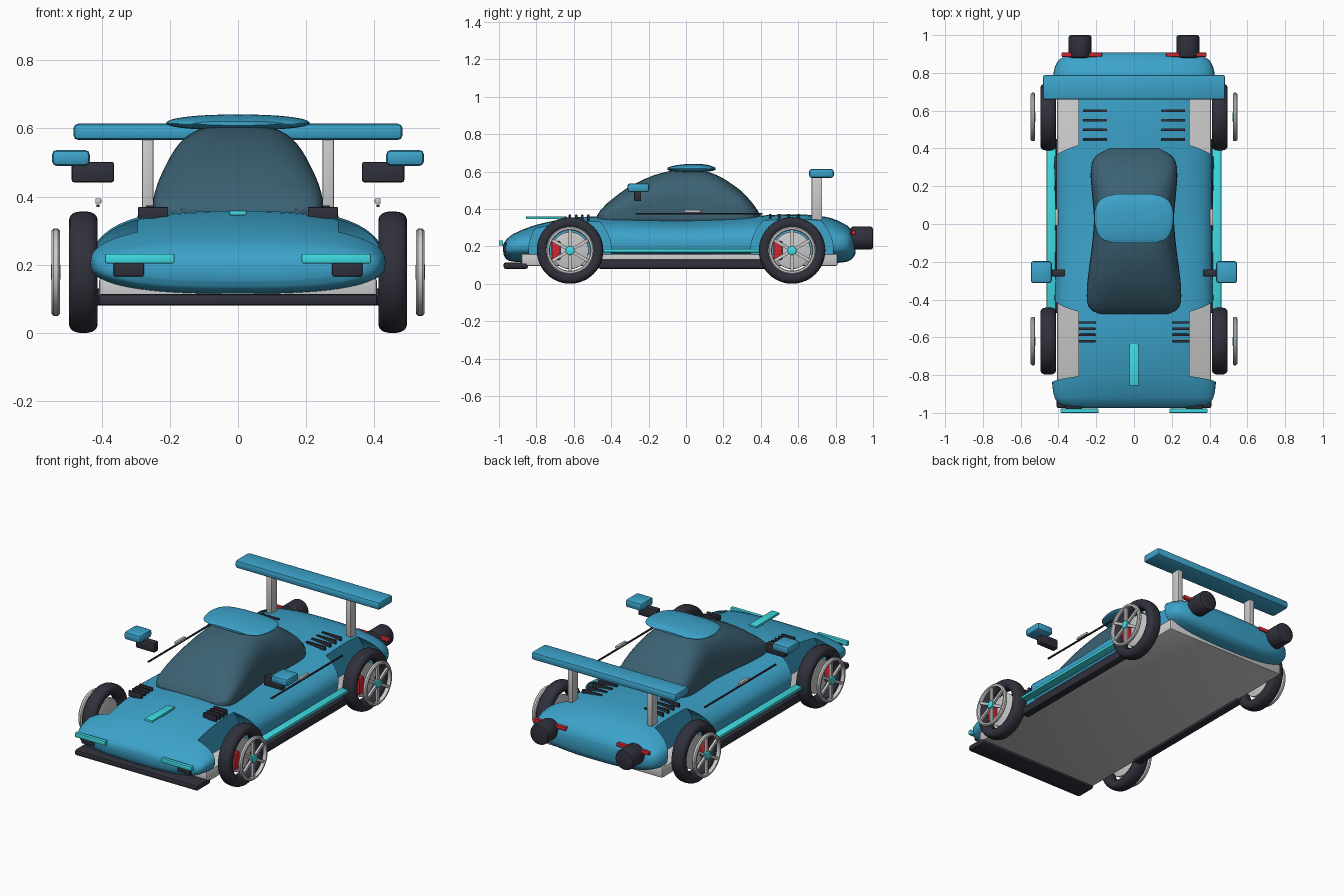
import bpy, bmesh, math
from mathutils import Matrix, Vector

if "Cube" in bpy.data.objects:
    bpy.data.objects.remove(bpy.data.objects["Cube"])


def material(name, rgb):
    m = bpy.data.materials.new(name)
    m.diffuse_color = (*rgb, 1)
    m.use_nodes = True
    m.node_tree.nodes["Principled BSDF"].inputs["Base Color"].default_value = m.diffuse_color
    return m


PAINT = material("paint_teal", (0.045, 0.37, 0.60))
DARK = material("dark_trim", (0.03, 0.03, 0.045))
GLASS = material("tinted_glass", (0.045, 0.12, 0.17))
CYAN = material("cyan_light", (0.05, 0.72, 0.78))
RED = material("red", (0.65, 0.02, 0.03))
SIDES = ((-1, "left"), (1, "right"))


def finish(name, bm, mat=None, angle=35):
    bmesh.ops.recalc_face_normals(bm, faces=bm.faces)
    me = bpy.data.meshes.new(name)
    bm.to_mesh(me)
    bm.free()
    ob = bpy.data.objects.new(name, me)
    bpy.context.collection.objects.link(ob)
    if mat:
        me.materials.append(mat)
    bpy.ops.object.select_all(action='DESELECT')
    ob.select_set(True)
    bpy.context.view_layer.objects.active = ob
    bpy.ops.object.shade_smooth_by_angle(angle=math.radians(angle))
    return ob


def box(name, x, y, z, mat=None, bevel=0.004):
    """Bevelled box from (min, max) ranges."""
    bm = bmesh.new()
    bmesh.ops.create_cube(bm, size=1)
    for v in bm.verts:
        v.co = Vector([(a + b) / 2 + c * abs(b - a) for (a, b), c in zip((x, y, z), v.co)])
    if bevel:
        bmesh.ops.bevel(bm, geom=bm.edges[:], offset=bevel, segments=2, affect='EDGES', profile=0.5)
    return finish(name, bm, mat)


def pair(name, x, y, z, mat=None, bevel=0.004):
    for s, side in SIDES:
        box(f"{name}_{side}", sorted((s * x[0], s * x[1])), y, z, mat, bevel)


def lathe_x(name, profile, centre, mat=None, n=48):
    """Closed (x, radius) profile spun about the x axis."""
    bm = bmesh.new()
    rings = []
    for i in range(n):
        a = math.tau * i / n
        rings.append([bm.verts.new((x, r * math.cos(a), r * math.sin(a))) for x, r in profile])
    m = len(profile)
    for i in range(n):
        p, q = rings[i], rings[(i + 1) % n]
        for j in range(m):
            k = (j + 1) % m
            bm.faces.new((p[j], p[k], q[k], q[j]))
    bmesh.ops.translate(bm, verts=bm.verts, vec=centre)
    return finish(name, bm, mat)


def cylinder(name, r, length, centre, axis, mat=None, bevel=0.004, n=32):
    bm = bmesh.new()
    rot = Matrix.Rotation(math.pi / 2, 4, 'Y' if axis == 'x' else 'X')
    bmesh.ops.create_cone(bm, cap_ends=True, segments=n, radius1=r, radius2=r, depth=length,
                          matrix=Matrix.Translation(centre) @ rot)
    if bevel:
        rim = [e for e in bm.edges if any(len(f.verts) > 4 for f in e.link_faces)]
        bmesh.ops.bevel(bm, geom=rim, offset=bevel, segments=2, affect='EDGES', profile=0.5)
    return finish(name, bm, mat)


def loft(name, stations, power, mat, steps=4, n=56):
    """Superellipse sections (y, half width, bottom, middle, top), smoothly joined along y."""
    def slope(i):
        a, b = stations[max(i - 1, 0)], stations[min(i + 1, len(stations) - 1)]
        return [(q - p) / (b[0] - a[0]) for p, q in zip(a, b)]
    rows = []
    for i in range(len(stations) - 1):
        a, b, ma, mb = stations[i], stations[i + 1], slope(i), slope(i + 1)
        h = b[0] - a[0]
        for t in (k / steps for k in range(steps)):
            rows.append([(2*t**3 - 3*t*t + 1) * p + (t**3 - 2*t*t + t) * h * u
                         + (3*t*t - 2*t**3) * q + (t**3 - t*t) * h * w
                         for p, q, u, w in zip(a, b, ma, mb)])
    rows.append(stations[-1])
    bm = bmesh.new()
    rings = []
    for y, hw, zb, zc, zt in rows:
        ring = []
        for k in range(n):
            c, s = math.cos(math.tau * k / n), math.sin(math.tau * k / n)
            px = math.copysign(abs(c) ** (2 / power), c) * hw
            pz = math.copysign(abs(s) ** (2 / power), s) * (zt - zc if s > 0 else zc - zb)
            ring.append(bm.verts.new((px, y, zc + pz)))
        rings.append(ring)
    for p, q in zip(rings, rings[1:]):
        for k in range(n):
            bm.faces.new((p[k], p[(k + 1) % n], q[(k + 1) % n], q[k]))
    bm.faces.new(rings[0])
    bm.faces.new(rings[-1])
    return finish(name, bm, mat, 40)


# Body shell
body = loft("body_shell", [
    (-.975, .31, .155, .19, .215), (-.96, .38, .13, .19, .237), (-.92, .42, .118, .2, .268),
    (-.8, .435, .112, .205, .315), (-.6, .43, .11, .21, .354), (-.4, .42, .11, .21, .358),
    (0, .417, .11, .21, .345), (.4, .425, .11, .21, .365), (.6, .433, .11, .21, .371),
    (.76, .43, .11, .21, .355), (.86, .405, .118, .21, .312), (.895, .34, .14, .21, .275),
    (.907, .25, .165, .21, .25)], 2.6, PAINT)

# Wheel arch cut-outs
AXLES = (("front", -.62), ("rear", .567))
for _, y in AXLES:
    for s, _side in SIDES:
        cut = cylinder("arch_cutter", .22, .4, (s * .495, y, .178), 'x', bevel=0, n=48)
        cut.hide_render = True
        mod = body.modifiers.new("arch", 'BOOLEAN')
        mod.operation, mod.solver, mod.object = 'DIFFERENCE', 'EXACT', cut
        bpy.context.view_layer.objects.active = body
        bpy.ops.object.modifier_apply(modifier=mod.name)
        bpy.data.objects.remove(cut)
bpy.ops.object.select_all(action='DESELECT')
body.select_set(True)
bpy.ops.object.shade_smooth_by_angle(angle=math.radians(40))

# Canopy and roof cap
loft("canopy", [(y, w, .30, .36, zt) for y, w, zt in (
    (-.476, .18, .365), (-.455, .225, .395), (-.41, .248, .44), (-.3, .246, .52), (-.14, .226, .59),
    (.02, .212, .611), (.155, .222, .585), (.29, .228, .5), (.36, .2, .425), (.4, .13, .365))],
    3, GLASS)
loft("roof_cap", [(y, w, zb, .615, zt) for y, w, zb, zt in (
    (-.1, .12, .609, .621), (-.08, .17, .603, .628), (-.03, .2, .597, .637), (.05, .21, .595, .641),
    (.115, .19, .6, .636), (.145, .15, .604, .626), (.158, .1, .61, .62))], 2.2, PAINT)

# Chassis, splitter, skirts
box("chassis", (-.408, .408), (-.88, .81), (.095, .16), None, .008)
box("front_splitter", (-.41, .41), (-.975, -.845), (.08, .114), DARK, .01)
pair("side_skirt", (.39, .44), (-.47, .45), (.08, .13), DARK, .01)
pair("side_strip", (.415, .463), (-.45, .40), (.168, .186), CYAN)

# Nose details and lights
box("hood_stripe", (-.025, .025), (-.856, -.635), (.345, .359), CYAN, .003)
pair("headlight", (.187, .39), (-1.0, -.978), (.204, .232), CYAN)
pair("nose_intake", (.275, .365), (-.978, -.93), (.165, .215), DARK, .006)
pair("tail_light", (.17, .385), (.885, .907), (.262, .284), RED)

# Exhausts
for s, side in SIDES:
    cylinder(f"exhaust_{side}", .061, .12, (s * .285, .94, .244), 'y', DARK, .012)

# Hood and deck vent slats
for i in range(4):
    pair(f"hood_vent_{i}", (.205, .293), (-.627 + i * .033, -.614 + i * .033), (.335, .369), DARK, .002)
    pair(f"deck_vent_{i}", (.143, .27), (.443 + i * .05, .456 + i * .05), (.35, .374), DARK, .002)

# Door lines, handles and mirrors
pair("door_line", (.407, .416), (-.27, .41), (.369, .377), DARK, .001)
pair("door_handle", (.401, .419), (-.01, .08), (.379, .395), None, .004)
pair("mirror_stem", (.364, .488), (-.278, -.24), (.442, .502), DARK, .006)
pair("mirror_cap", (.435, .546), (-.313, -.196), (.49, .537), PAINT, .014)

# Rear wing
box("wing", (-.483, .483), (.658, .79), (.566, .614), PAINT, .014)
pair("wing_strut", (.248, .282), (.672, .728), (.34, .575), None, .005)

# Wheels
R = .178
tyre = [(.042 * math.copysign(abs(math.cos(a)) ** .75, math.cos(a)),
         .148 + .030 * math.copysign(abs(math.sin(a)) ** .8, math.sin(a)))
        for a in (math.tau * (i + .5) / 20 for i in range(20))]
rmax = max(r for _, r in tyre)
tyre = [(x, r * R / rmax) for x, r in tyre]
rim = [(-.012, .112), (-.012, .122), (-.006, .128), (.006, .128), (.012, .122),
       (.012, .112), (.006, .108), (-.006, .108)]
for end, y in AXLES:
    for s, side in SIDES:
        tag = f"{end}_{side}"
        lathe_x("tyre_" + tag, tyre, (s * .454, y, R), DARK)
        lathe_x("rim_" + tag, rim, (s * .535, y, R))
        cylinder("brake_disc_" + tag, .1, .016, (s * .445, y, R), 'x')
        cylinder("hub_" + tag, .024, .028, (s * .535, y, R), 'x', CYAN, n=20)
        box("caliper_" + tag, (s * .466 - .018, s * .466 + .018), (y - .098, y - .052),
            (R - .05, R + .05), RED, .006)
        bm = bmesh.new()
        for k in range(6):
            m = (Matrix.Translation((s * .535, y, R)) @ Matrix.Rotation(k * math.pi / 3, 4, 'X')
                 @ Matrix.Translation((0, 0, .064)) @ Matrix.Diagonal((.014, .017, .096, 1)))
            bmesh.ops.create_cube(bm, size=1, matrix=m)
        finish("spokes_" + tag, bm)
